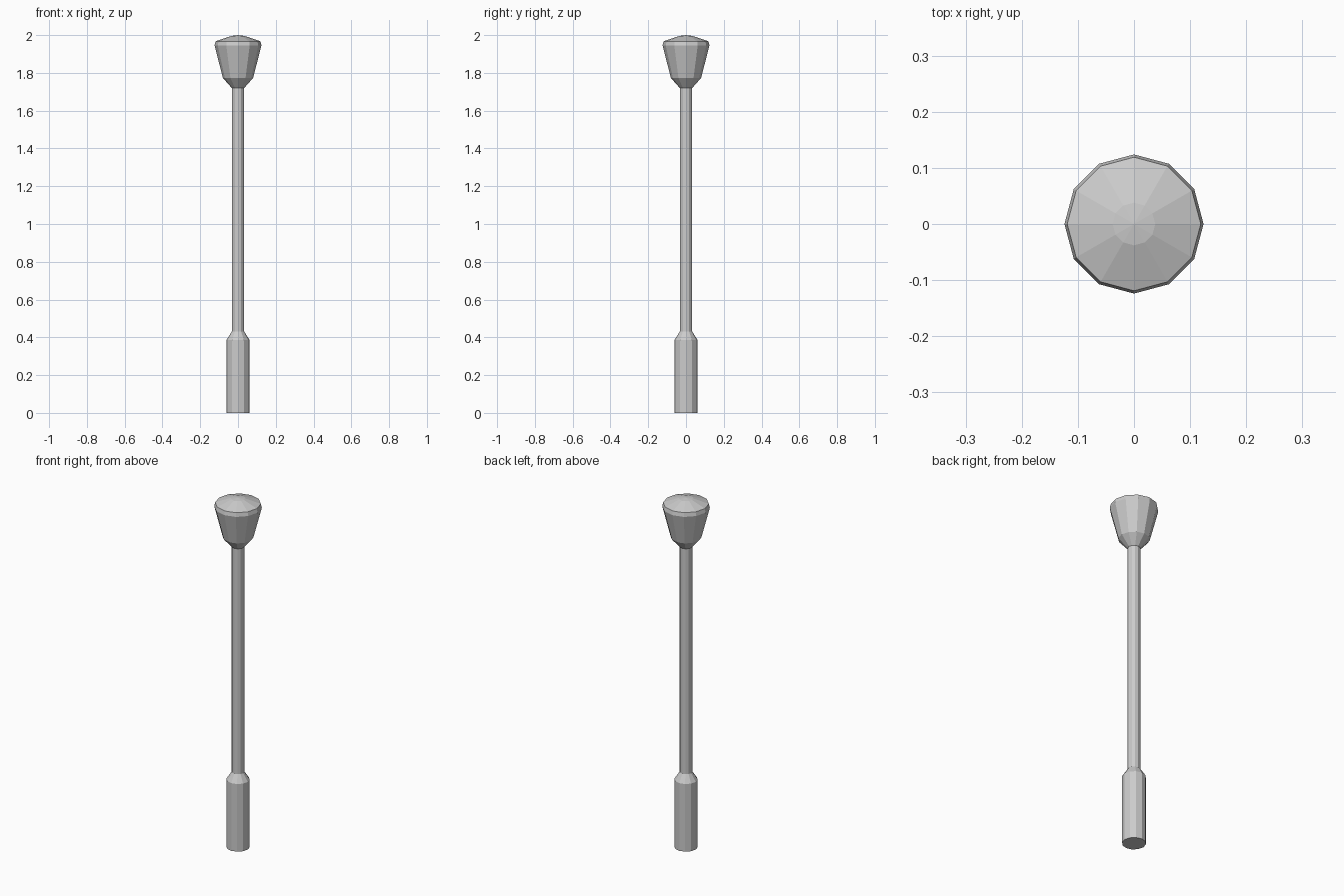
import bpy, bmesh, math

if "Cube" in bpy.data.objects:
    bpy.data.objects.remove(bpy.data.objects["Cube"])

SIDES = 12

def lathe(name, profile):
    """Revolve (radius, z) points around z; zero radius makes a pole."""
    bm = bmesh.new()
    rings = []
    for r, z in profile:
        if r == 0:
            rings.append([bm.verts.new((0, 0, z))] * SIDES)
        else:
            rings.append([bm.verts.new((r * math.cos(math.tau * i / SIDES),
                                        r * math.sin(math.tau * i / SIDES), z))
                          for i in range(SIDES)])
    for a, b in zip(rings, rings[1:]):
        for i in range(SIDES):
            j = (i + 1) % SIDES
            bm.faces.new(list(dict.fromkeys((a[i], a[j], b[j], b[i]))))
    bmesh.ops.recalc_face_normals(bm, faces=bm.faces)
    mesh = bpy.data.meshes.new(name)
    bm.to_mesh(mesh)
    bm.free()
    obj = bpy.data.objects.new(name, mesh)
    bpy.context.collection.objects.link(obj)
    return obj

# Thick base sleeve with a chamfered shoulder
lathe("base_sleeve", [(0, 0), (0.061, 0), (0.061, 0.387), (0.033, 0.43)])

# Slender pole
lathe("pole", [(0.033, 0.43), (0.033, 1.72)])

# Flared lamp head with a shallow domed cap
lathe("lamp_head", [(0.033, 1.72), (0.08, 1.773), (0.124, 1.945),
                    (0.119, 1.967), (0.038, 1.995), (0, 2.0)])
